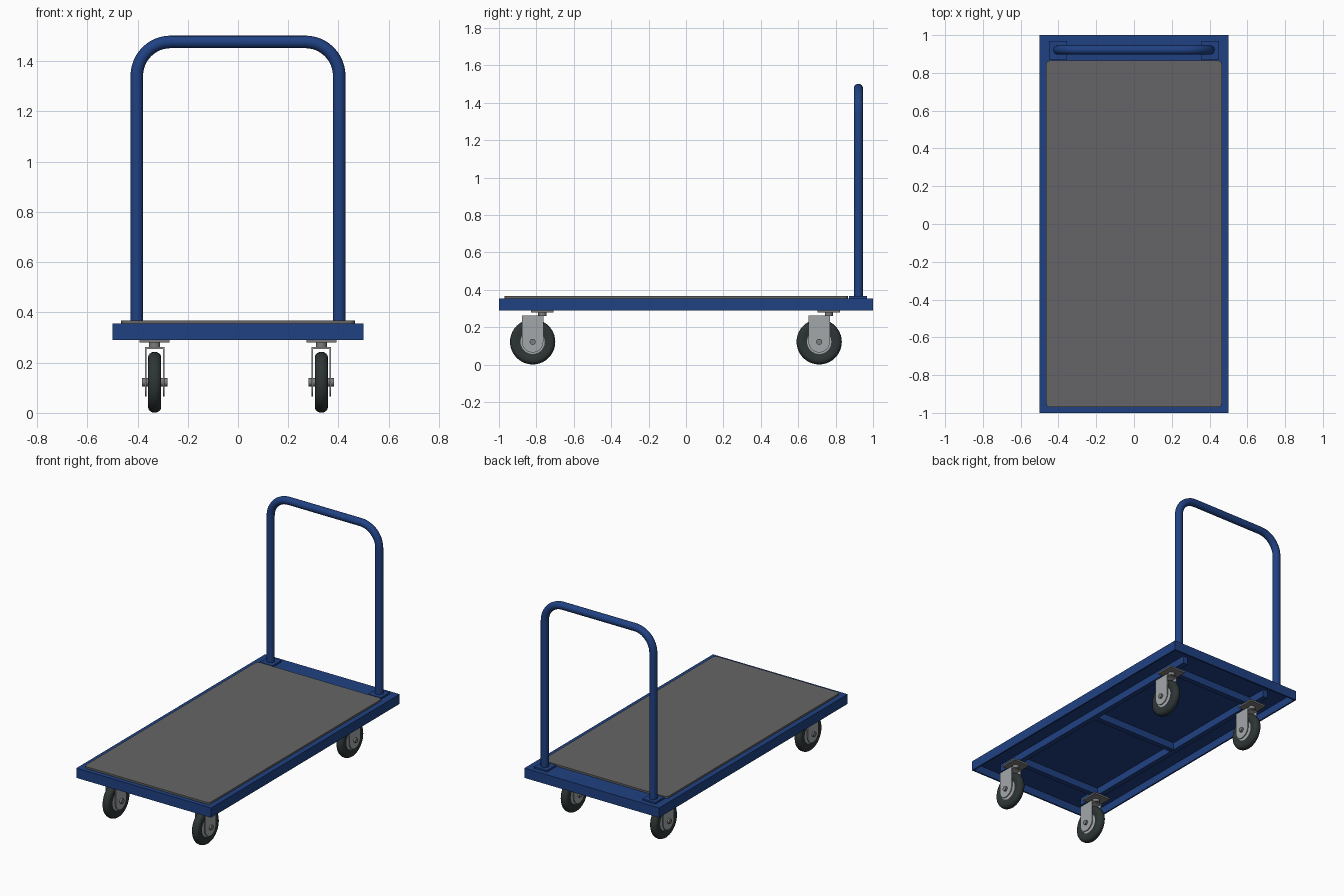
import bpy, bmesh
from math import pi, cos, sin, radians
from mathutils import Matrix, Vector

cube = bpy.data.objects.get("Cube")
if cube:
    bpy.data.objects.remove(cube, do_unlink=True)


def material(name, rgb):
    m = bpy.data.materials.new(name)
    m.use_nodes = True
    m.diffuse_color = (*rgb, 1)
    m.node_tree.nodes["Principled BSDF"].inputs["Base Color"].default_value = (*rgb, 1)
    return m


BLUE = material("blue paint", (0.014, 0.053, 0.225))
MAT = material("grey rubber mat", (0.13, 0.13, 0.135))
TYRE = material("dark rubber", (0.027, 0.036, 0.036))
STEEL = material("light steel", (0.37, 0.39, 0.41))
DARK = material("dull steel", (0.2, 0.2, 0.2))


def finish(name, bm, mat, smooth=False):
    bmesh.ops.recalc_face_normals(bm, faces=bm.faces)
    me = bpy.data.meshes.new(name)
    bm.to_mesh(me)
    bm.free()
    me.materials.append(mat)
    ob = bpy.data.objects.new(name, me)
    bpy.context.collection.objects.link(ob)
    if smooth:
        smooth_object(ob)
    return ob


def smooth_object(ob):
    bpy.ops.object.select_all(action="DESELECT")
    ob.select_set(True)
    bpy.context.view_layer.objects.active = ob
    bpy.ops.object.shade_smooth_by_angle(angle=radians(40))


def box_bm(lo, hi):
    bm = bmesh.new()
    lo, hi = Vector(lo), Vector(hi)
    size = hi - lo
    bmesh.ops.create_cube(bm, size=1, matrix=Matrix.Translation((lo + hi) / 2) @ Matrix.Diagonal((*size, 1)))
    return bm


def box(name, lo, hi, mat, corner=0):
    bm = box_bm(lo, hi)
    if corner:
        upright = [e for e in bm.edges if abs(e.verts[0].co.z - e.verts[1].co.z) > 1e-5]
        bmesh.ops.bevel(bm, geom=upright, offset=corner, segments=5, profile=0.5, affect="EDGES")
    return finish(name, bm, mat)


def lathe(name, profile, centre, axis, mat, steps=40):
    """Spin a closed (radius, along) profile around the x or z axis."""
    bm = bmesh.new()
    rings = []
    for i in range(steps):
        a = 2 * pi * i / steps
        ring = []
        for r, h in profile:
            p = (h, r * cos(a), r * sin(a)) if axis == "X" else (r * cos(a), r * sin(a), h)
            ring.append(bm.verts.new(Vector(centre) + Vector(p)))
        rings.append(ring)
    n = len(profile)
    for i in range(steps):
        a, b = rings[i], rings[(i + 1) % steps]
        for j in range(n):
            k = (j + 1) % n
            bm.faces.new((a[j], a[k], b[k], b[j]))
    bmesh.ops.remove_doubles(bm, verts=bm.verts, dist=1e-5)
    return finish(name, bm, mat, True)


def disc(name, radius, half, centre, axis, mat, steps=24):
    return lathe(name, [(0, -half), (radius, -half), (radius, half), (0, half)], centre, axis, mat, steps)


# Pressed deck with a hollow underside
bm = box_bm((-0.5, -1, 0.29), (0.5, 1, 0.355))
bottom = min(bm.faces, key=lambda f: f.calc_center_median().z)
bmesh.ops.inset_region(bm, faces=[bottom], thickness=0.015)
hollow = bmesh.ops.extrude_discrete_faces(bm, faces=[bottom])["faces"][0]
bmesh.ops.translate(bm, verts=hollow.verts, vec=(0, 0, 0.052))
finish("deck", bm, BLUE)

# Stiffening ribs under the deck
for side, s in (("left", 1), ("right", -1)):
    box(side + "_long_rib", (s * 0.33 - 0.018, -0.9, 0.292), (s * 0.33 + 0.018, 0.9, 0.343), BLUE)
for label, y in (("front", -0.75), ("middle", 0), ("back", 0.75)):
    box(label + "_cross_rib", (-0.312, y - 0.018, 0.294), (0.312, y + 0.018, 0.343), BLUE)

# Deck mat
box("deck_mat", (-0.465, -0.97, 0.355), (0.465, 0.865, 0.367), MAT, 0.022)

# Push handle
HX, HY, TOP, BEND = 0.403, 0.922, 1.477, 0.135
half = [(HX, 0.355)]
for i in range(13):
    a = i * pi / 24
    half.append((HX - BEND + BEND * cos(a), TOP - BEND + BEND * sin(a)))
path = half + [(-x, z) for x, z in reversed(half)]
curve = bpy.data.curves.new("push_handle", "CURVE")
curve.dimensions = "3D"
curve.bevel_depth = 0.025
curve.bevel_resolution = 5
curve.use_fill_caps = True
spline = curve.splines.new("POLY")
spline.points.add(len(path) - 1)
for point, (x, z) in zip(spline.points, path):
    point.co = (x, HY, z, 1)
curve.materials.append(BLUE)
handle = bpy.data.objects.new("push_handle", curve)
bpy.context.collection.objects.link(handle)
bpy.ops.object.select_all(action="DESELECT")
handle.select_set(True)
bpy.context.view_layer.objects.active = handle
bpy.ops.object.convert(target="MESH")
smooth_object(bpy.context.view_layer.objects.active)

for side, s in (("left", 1), ("right", -1)):
    box(side + "_handle_foot", (s * 0.402 - 0.048, 0.872, 0.355), (s * 0.402 + 0.048, 0.968, 0.366), BLUE)


def fork_plate(name, x, y, z):
    """Side plate with a rounded lower end."""
    w, t = 0.057, 0.003
    outline = [(y - w, 0.26)] + [(y - w * cos(i * pi / 16), z - w * sin(i * pi / 16)) for i in range(17)]
    outline.append((y + w, 0.26))
    bm = bmesh.new()
    face = bm.faces.new([bm.verts.new((x - t, a, b)) for a, b in outline])
    out = bmesh.ops.extrude_face_region(bm, geom=[face])["geom"]
    moved = [v for v in out if isinstance(v, bmesh.types.BMVert)]
    bmesh.ops.translate(bm, verts=moved, vec=(2 * t, 0, 0))
    finish(name, bm, STEEL)


# Rounded tyre section
tyre_profile = [(0.065, -0.02), (0.09, -0.026)]
for i in range(9):
    a = -pi / 2 + i * pi / 8
    tyre_profile.append((0.1 + 0.021 * cos(a), 0.026 * sin(a)))
tyre_profile += [(0.09, 0.026), (0.065, 0.02)]


# Swivel casters, each trailing towards the front
def caster(label, x, y):
    wy, wz = y - 0.052, 0.122
    box(label + "_mount_plate", (x - 0.06, y - 0.06, 0.28), (x + 0.06, y + 0.06, 0.291), DARK)
    disc(label + "_swivel", 0.022, 0.011, (x, y, 0.27), "Z", DARK)
    box(label + "_fork_top", (x - 0.039, wy - 0.057, 0.255), (x + 0.039, wy + 0.057, 0.263), STEEL)
    for s in (-1, 1):
        fork_plate(label + ("_outer_fork" if s * x > 0 else "_inner_fork"), x + s * 0.036, wy, wz)
    disc(label + "_axle", 0.016, 0.051, (x, wy, wz), "X", DARK)
    disc(label + "_hub", 0.067, 0.019, (x, wy, wz), "X", STEEL, 40)
    lathe(label + "_tyre", tyre_profile, (x, wy, wz), "X", TYRE)


for end, y in (("front", -0.768), ("back", 0.764)):
    for side, x in (("left", 0.332), ("right", -0.332)):
        caster(end + "_" + side, x, y)
